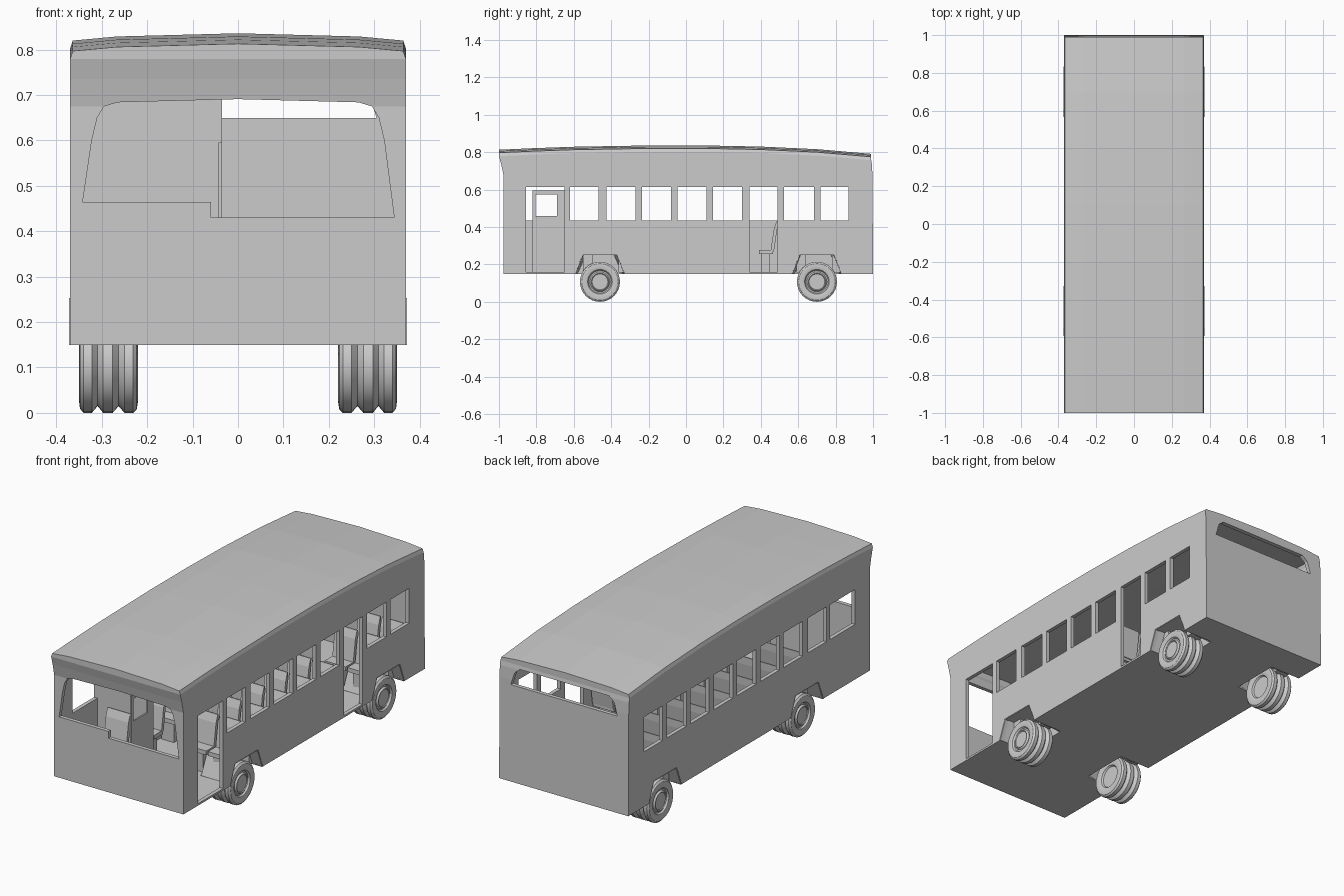
import bpy, bmesh, math
from mathutils import Vector, Matrix

if "Cube" in bpy.data.objects:
    bpy.data.objects.remove(bpy.data.objects["Cube"])


def make(name, bm, smooth=False):
    bmesh.ops.recalc_face_normals(bm, faces=bm.faces)
    me = bpy.data.meshes.new(name)
    bm.to_mesh(me)
    bm.free()
    ob = bpy.data.objects.new(name, me)
    bpy.context.collection.objects.link(ob)
    if smooth:
        bpy.ops.object.select_all(action='DESELECT')
        ob.select_set(True)
        bpy.context.view_layer.objects.active = ob
        bpy.ops.object.shade_smooth_by_angle(angle=math.radians(30))
    return ob


def box(bm, x0, x1, y0, y1, z0, z1):
    m = Matrix.Translation(((x0 + x1) / 2, (y0 + y1) / 2, (z0 + z1) / 2)) @ \
        Matrix.Diagonal((x1 - x0, y1 - y0, z1 - z0, 1))
    bmesh.ops.create_cube(bm, size=1, matrix=m)


def prism(bm, a, b):
    """Closed solid between two matching loops of 3D points."""
    va, vb = [bm.verts.new(p) for p in a], [bm.verts.new(p) for p in b]
    n = len(va)
    bm.faces.new(va)
    bm.faces.new(vb[::-1])
    for i in range(n):
        bm.faces.new((va[i], vb[i], vb[(i + 1) % n], va[(i + 1) % n]))


# body shell: cross-sections lofted along y
ROOF = [(-1, .797), (-.8, .806), (-.6, .813), (-.2, .82), (.1, .82), (.4, .814), (.7, .8), (1, .775)]
FRONT = {0: -.975, 1: -.975, 2: -.988}


def shell(bm, t, floor, flip):
    rings = []
    for k, (y, edge) in enumerate(ROOF):
        e, w = edge - t, .37 - t
        half = [(w, floor), (w, .675), (w, .735), (w, e - .018), (w - .006, e), (w * .72, e + .009)]
        pts = half + [(0, e + .016)] + [(-x, z) for x, z in half[::-1]]
        ring = []
        for i, (x, z) in enumerate(pts):
            j = min(i, len(pts) - 1 - i)
            yy = y
            if k == 0:
                yy = FRONT.get(j, -1) + t
            elif k == len(ROOF) - 1:
                yy = 1 - t - (.01 if j > 2 else .006 if j == 2 else .003 if j == 1 else 0)
            ring.append(bm.verts.new((x, yy, z)))
        rings.append(ring)
    n = len(rings[0])
    faces = []
    for a, b in zip(rings, rings[1:]):
        for i in range(n):
            j = (i + 1) % n
            faces.append(bm.faces.new((a[i], b[i], b[j], a[j])))
    for r, rev in ((rings[0], False), (rings[-1], True)):
        for i in range(n // 2):
            loop = [r[i], r[i + 1], r[n - 2 - i], r[n - 1 - i]]
            loop = list(dict.fromkeys(loop))
            faces.append(bm.faces.new(loop[::-1] if rev else loop))
    bmesh.ops.recalc_face_normals(bm, faces=faces)
    if flip:
        bmesh.ops.reverse_faces(bm, faces=faces)


bm = bmesh.new()
shell(bm, 0, .15, False)
shell(bm, .02, .157, True)
me = bpy.data.meshes.new("bus_body")
bm.to_mesh(me)
bm.free()
body = bpy.data.objects.new("bus_body", me)
bpy.context.collection.objects.link(body)

# openings: side windows, doors, windscreen, rear window, wheel arches
bm = bmesh.new()
WIN = [(-.62, -.468), (-.425, -.27), (-.235, -.08), (-.045, .11), (.145, .3), (.525, .685), (.72, .87)]
for a, b in WIN:
    box(bm, -.5, .5, a, b, .435, .615)
for a, b in ((-.855, -.65), (.34, .49)):
    box(bm, -.5, -.1, a, b, .435, .615)
    box(bm, .1, .5, a, b, .16, .615)
screen = [(-.342, .465), (-.322, .6), (-.31, .65), (-.295, .675), (-.265, .684), (0, .691), (.265, .684),
          (.295, .675), (.31, .65), (.322, .6), (.344, .43), (-.06, .43), (-.06, .465)]
prism(bm, [(x, -1.1, z) for x, z in screen], [(x, -.9, z) for x, z in screen])
rear = [(-.305, .65), (-.285, .715), (-.255, .74), (.255, .74), (.285, .715), (.305, .65)]
prism(bm, [(x, .9, z) for x, z in rear], [(x, 1.1, z) for x, z in rear])
WHEELS = (-.46, .7)


def arch(y, s, x, w_bot, w_top, z0, z1):
    return [(s * x, y - w_bot, z0), (s * x, y - w_top, z1), (s * x, y + w_top, z1), (s * x, y + w_bot, z0)]


for y in WHEELS:
    for s in (1, -1):
        prism(bm, arch(y, s, .5, .137, .09, .13, .25), arch(y, s, .195, .137, .09, .13, .25))
cut = make("opening_cutter", bm)
cut.hide_render = True
mod = body.modifiers.new("openings", 'BOOLEAN')
mod.operation, mod.solver, mod.object = 'DIFFERENCE', 'EXACT', cut
bpy.context.view_layer.objects.active = body
body.select_set(True)
bpy.ops.object.modifier_apply(modifier="openings")
bpy.data.objects.remove(cut)

# wheel arch liners, tapering inward
for y in WHEELS:
    for s in (1, -1):
        bm = bmesh.new()
        vo = [bm.verts.new(p) for p in arch(y, s, .372, .133, .093, .15, .253)]
        vi = [bm.verts.new(p) for p in arch(y, s, .195, .12, .075, .15, .25)]
        for i in range(3):
            bm.faces.new((vo[i], vo[i + 1], vi[i + 1], vi[i]))
        bm.faces.new(vi)
        make("wheel_arch", bm)

# wheels with two tread grooves and a stepped hub
TYRE = [(.343, 0), (.343, .042), (.347, .046), (.338, .053), (.338, .06), (.346, .066), (.35, .082),
        (.348, .098), (.34, .107), (.322, .107), (.309, .092), (.297, .107), (.276, .107), (.263, .092),
        (.25, .107), (.231, .107), (.223, .099), (.22, .08), (.226, .06), (.234, .055), (.234, 0)]
for y in WHEELS:
    for s in (1, -1):
        bm = bmesh.new()
        vs = [bm.verts.new((s * x, y, .107 + r)) for x, r in TYRE]
        es = [bm.edges.new(p) for p in zip(vs, vs[1:])]
        bmesh.ops.spin(bm, geom=vs + es, cent=(0, y, .107), axis=(1, 0, 0), angle=math.tau, steps=32)
        bmesh.ops.remove_doubles(bm, verts=bm.verts, dist=1e-5)
        make("wheel", bm, True)


# seats: pedestal, cushion and raked back
def seat(name, x0, x1, y, base=.157):
    bm = bmesh.new()
    m = (x0 + x1) / 2
    box(bm, m - .035, m + .035, y + .01, y + .06, base, .255)
    box(bm, x0, x1, y, y + .075, .255, .277)
    back = [(y + .062, .27), (y + .08, .39), (y + .094, .43), (y + .1, .43), (y + .098, .39), (y + .08, .27)]
    prism(bm, [(x0, a, b) for a, b in back], [(x1, a, b) for a, b in back])
    make(name, bm)


for k in range(-5, 3):
    y = .39 + k * .19
    for a in (-.34, -.21):
        seat("passenger_seat", a, a + .12, y)
        if k != 0:
            seat("passenger_seat", -a - .12, -a, y)
seat("driver_seat", -.26, -.13, -.79)

# driver cab partition, side gate with a window hole
bm = bmesh.new()
box(bm, -.352, -.035, -.65, -.642, .157, .8)
make("cab_partition", bm)
bm = bmesh.new()
for y0, y1, z0, z1 in ((-.82, -.65, .157, .46), (-.82, -.65, .575, .595),
                       (-.82, -.805, .46, .575), (-.69, -.65, .46, .575)):
    box(bm, -.043, -.035, y0, y1, z0, z1)
make("cab_gate", bm)
